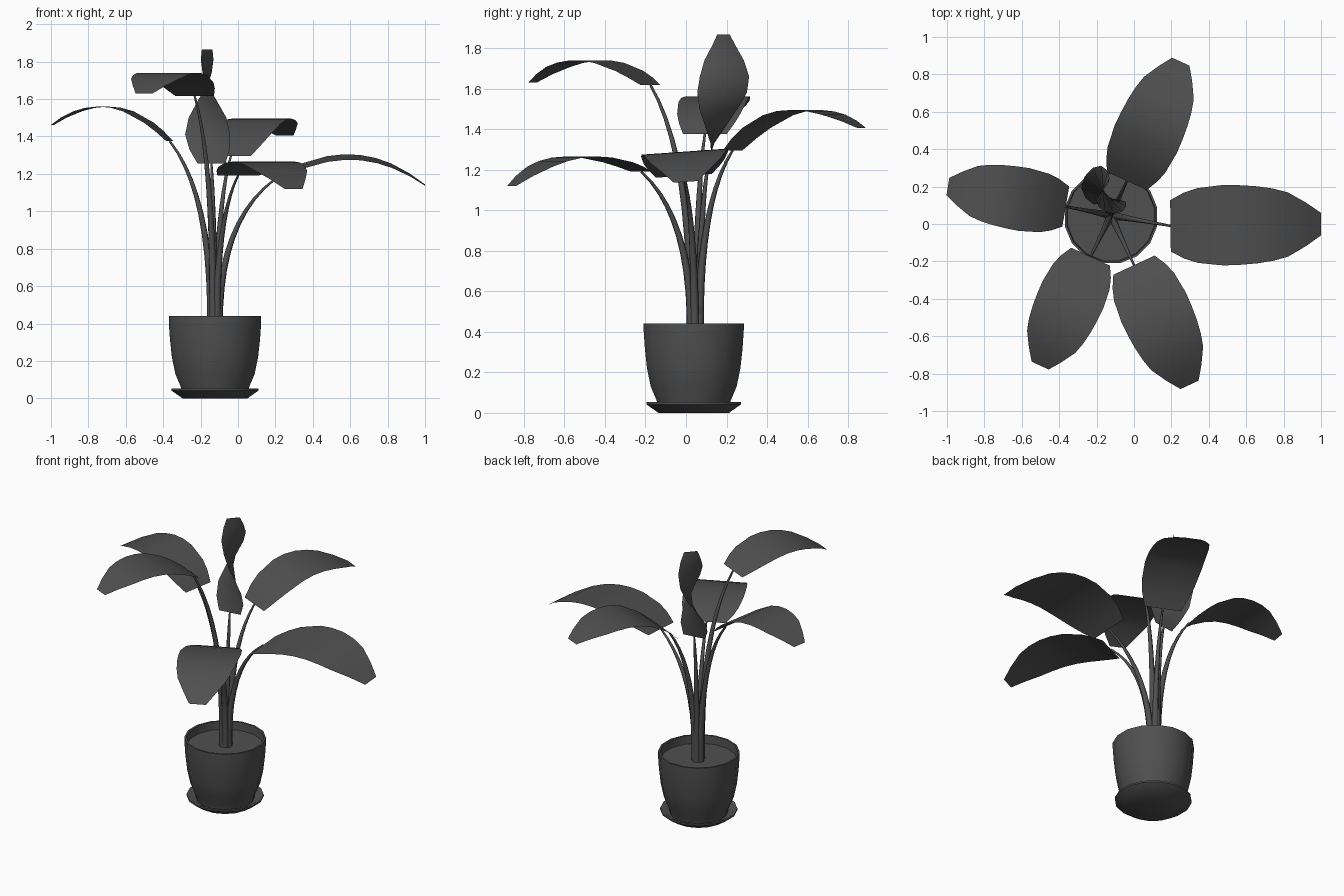
import bpy, math
from mathutils import Vector

if "Cube" in bpy.data.objects:
    bpy.data.objects.remove(bpy.data.objects["Cube"])

CX, CY, SIDES, SOIL = -0.123, 0.038, 16, 0.385

# One dark grey finish for everything
DARK = bpy.data.materials.new("dark_grey")
DARK.diffuse_color = (0.08, 0.08, 0.08, 1)
DARK.use_nodes = True
DARK.node_tree.nodes["Principled BSDF"].inputs["Base Color"].default_value = DARK.diffuse_color


def make_mesh(name, verts, faces, angle=40):
    me = bpy.data.meshes.new(name)
    me.from_pydata(verts, [], faces)
    me.materials.append(DARK)
    ob = bpy.data.objects.new(name, me)
    bpy.context.collection.objects.link(ob)
    bpy.ops.object.select_all(action='DESELECT')
    ob.select_set(True)
    bpy.context.view_layer.objects.active = ob
    bpy.ops.object.shade_smooth_by_angle(angle=math.radians(angle))
    return ob


def lathe(name, profile):
    """Revolve (radius, z) points, capping both ends."""
    verts, faces = [], []
    for r, z in profile:
        for i in range(SIDES):
            a = 2 * math.pi * (i + 0.5) / SIDES
            verts.append((CX + r * math.cos(a), CY + r * math.sin(a), z))
    for j in range(len(profile) - 1):
        for i in range(SIDES):
            k = (i + 1) % SIDES
            faces.append((j * SIDES + i, j * SIDES + k, (j + 1) * SIDES + k, (j + 1) * SIDES + i))
    faces.append(tuple(reversed(range(SIDES))))
    faces.append(tuple(range((len(profile) - 1) * SIDES, len(profile) * SIDES)))
    return make_mesh(name, verts, faces)


def strip(name, rows):
    """Leaf sheet from (centre, half-width vector) rows, three points across."""
    verts, faces = [], []
    for c, w in rows:
        verts += [c - w, c, c + w]
    for j in range(len(rows) - 1):
        for i in range(2):
            a = 3 * j + i
            faces.append((a, a + 1, a + 4, a + 3))
    return make_mesh(name, verts, faces, 60)


def stem(name, end):
    """Tapering stalk that leaves the soil upright and arches to the leaf."""
    out = Vector((end.x - CX, end.y - CY, 0)).normalized() * 0.02
    p0 = Vector((CX, CY + 0.008, SOIL - 0.01)) + out
    p1 = Vector((p0.x, p0.y, p0.z + 0.72 * (end.z - p0.z)))
    cu = bpy.data.curves.new(name, 'CURVE')
    cu.dimensions = '3D'
    cu.bevel_depth = 0.024
    cu.bevel_resolution = 1
    cu.use_fill_caps = True
    cu.materials.append(DARK)
    sp = cu.splines.new('POLY')
    n = 11
    sp.points.add(n - 1)
    for i in range(n):
        t = i / (n - 1)
        p = p0 * (1 - t) ** 2 + p1 * 2 * t * (1 - t) + end * t * t
        sp.points[i].co = (*p, 1)
        sp.points[i].radius = 1 - 0.75 * t
    bpy.context.collection.objects.link(bpy.data.objects.new(name, cu))


# Pot, soil and saucer
lathe("saucer", [(0.177, 0), (0.238, 0.042), (0.238, 0.053), (0.222, 0.053), (0.18, 0.03)])
lathe("pot", [(0.18, 0.03), (0.186, 0.06), (0.216, 0.13), (0.235, 0.22), (0.246, 0.32),
              (0.252, 0.41), (0.252, 0.44), (0.24, 0.44), (0.237, SOIL)])

# Arching leaves: base xy, tip xy, base/peak/tip height, peak position, half width, roll
OUTLINE = [(0, 0.64), (0.09, 0.82), (0.18, 0.93), (0.35, 1), (0.46, 0.99), (0.57, 0.96),
           (0.68, 0.9), (0.78, 0.8), (0.9, 0.54), (1, 0.28)]
LEAVES = {
    "right": ((0.195, -0.01), (1.0, 0.0), (1.17, 1.29, 1.14), 0.5, 0.215, 0.015),
    "back": ((-0.038, 0.23), (0.25, 0.868), (1.295, 1.495, 1.405), 0.55, 0.182, 0),
    "left": ((-0.365, 0.093), (-0.995, 0.2), (1.375, 1.56, 1.46), 0.56, 0.17, 0),
    "front_left": ((-0.232, -0.175), (-0.502, -0.757), (1.617, 1.74, 1.63), 0.52, 0.178, 0),
    "front_right": ((0.0, -0.22), (0.297, -0.86), (1.19, 1.265, 1.12), 0.47, 0.19, 0),
}
for key, (b, tip, (zb, zp, zt), tp, half, roll) in LEAVES.items():
    b, tip = Vector(b), Vector(tip)
    u = (tip - b).normalized()
    side = Vector((-u.y, u.x, roll / half))
    rows = []
    for t, w in OUTLINE:
        if t < tp:
            z = zp - (zp - zb) * ((tp - t) / tp) ** 2
        else:
            z = zp - (zp - zt) * ((t - tp) / (1 - tp)) ** 2
        p = b.lerp(tip, t)
        rows.append((Vector((p.x, p.y, z)), side * half * w))
    strip(key + "_leaf", rows)
    stem(key + "_stem", rows[0][0])

# Upright young leaf twisting as it rises: x, y, z, half width, angle
TWIST = [(-0.142, 0.115, 1.255, 0.075, 188), (-0.152, 0.13, 1.33, 0.108, 175),
         (-0.162, 0.145, 1.41, 0.13, 158), (-0.163, 0.16, 1.5, 0.138, 137),
         (-0.164, 0.178, 1.58, 0.135, 115), (-0.165, 0.19, 1.66, 0.122, 95),
         (-0.165, 0.188, 1.74, 0.1, 76), (-0.165, 0.187, 1.81, 0.068, 60),
         (-0.165, 0.185, 1.866, 0.042, 48)]
rows = [(Vector((x, y, z)), Vector((math.cos(math.radians(a)), math.sin(math.radians(a)), 0)) * h)
        for x, y, z, h, a in TWIST]
strip("young_leaf", rows)
stem("young_stem", rows[0][0])
